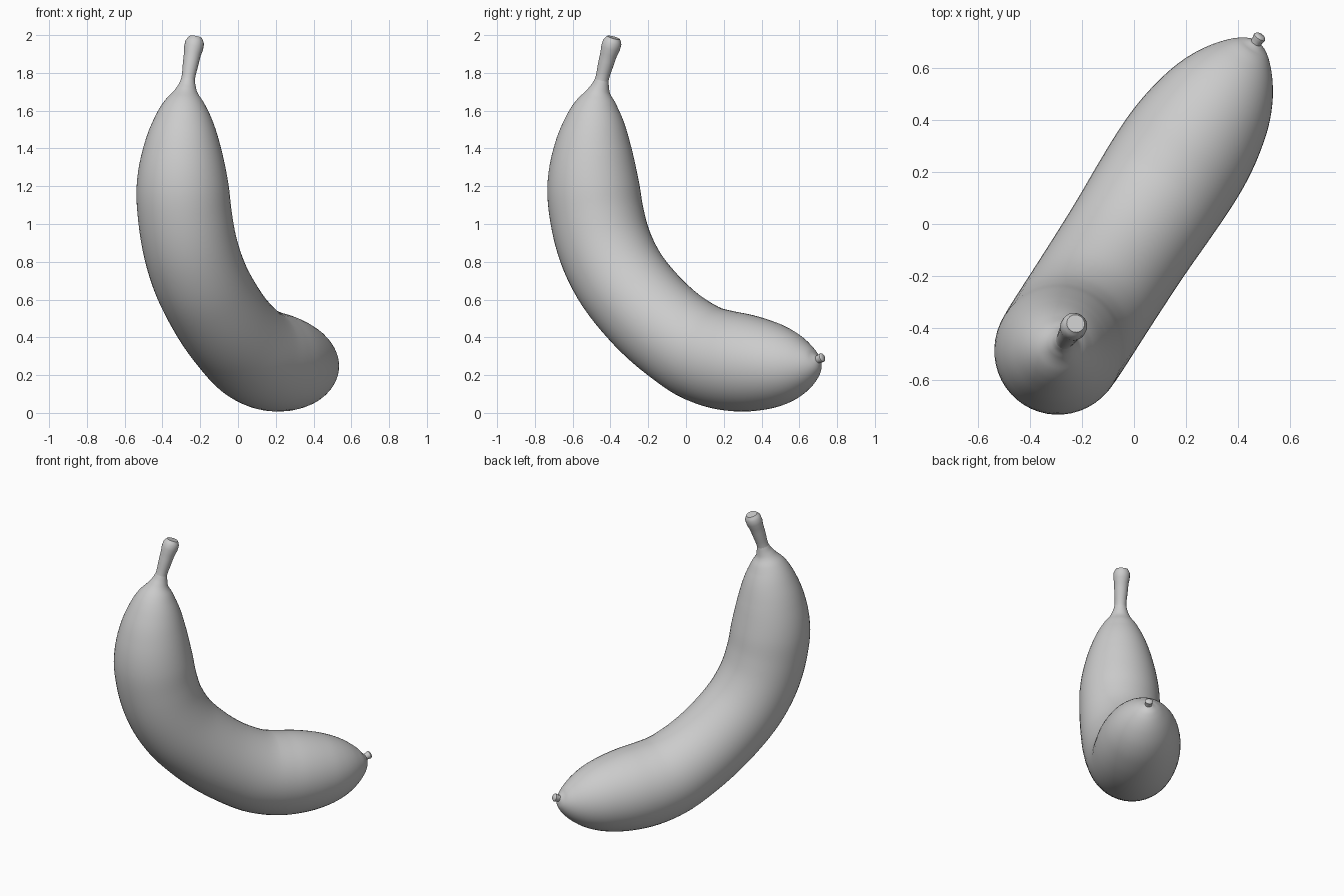
import bpy, bmesh, math
from mathutils import Vector

if "Cube" in bpy.data.objects:
    bpy.data.objects.remove(bpy.data.objects["Cube"])

# The fruit bends in one upright plane: U runs along it, SIDE across it
A = math.radians(57.3)
U = Vector((math.cos(A), math.sin(A), 0))
SIDE = Vector((math.sin(A), -math.cos(A), 0))
UP = Vector((0, 0, 1))
OFFSET = SIDE * 0.018

skin = bpy.data.materials.new("plain grey")
skin.diffuse_color = (0.6, 0.6, 0.6, 1)
skin.use_nodes = True
skin.node_tree.nodes["Principled BSDF"].inputs["Base Color"].default_value = skin.diffuse_color


def smooth(keys, steps):
    """Hermite curve through (u, z, radius) keys, spaced by chord length."""
    p = [Vector(k) for k in keys]
    t = [0.0]
    for a, b in zip(p, p[1:]):
        t.append(t[-1] + (b - a).length)
    last = len(p) - 1
    m = []
    for i in range(last + 1):
        lo, hi = max(i - 1, 0), min(i + 1, last)
        if 0 < i < last:
            h0, h1 = t[i] - t[lo], t[hi] - t[i]
            m.append(((p[i] - p[lo]) / h0 * h1 + (p[hi] - p[i]) / h1 * h0) / (h0 + h1))
        else:
            m.append((p[hi] - p[lo]) / (t[hi] - t[lo]))
    out = []
    for i in range(last):
        h = t[i + 1] - t[i]
        for s in range(steps):
            x = s / steps
            out.append(p[i] * (2*x**3 - 3*x**2 + 1) + m[i] * h * (x**3 - 2*x**2 + x)
                       + p[i + 1] * (3*x**2 - 2*x**3) + m[i + 1] * h * (x**3 - x**2))
    return out + [p[-1]]


def tube(name, keys, steps, sides, angle):
    pts = smooth(keys, steps)
    bm = bmesh.new()
    rings = []
    for i, q in enumerate(pts):
        d = pts[min(i + 1, len(pts) - 1)] - pts[max(i - 1, 0)]
        tangent = (U * d.x + UP * d.y).normalized()
        normal = SIDE.cross(tangent)
        c = U * q.x + UP * q.y + OFFSET
        rings.append([bm.verts.new(c + q.z * (SIDE * math.cos(a) + normal * math.sin(a)))
                      for a in (2 * math.pi * k / sides for k in range(sides))])
    for r0, r1 in zip(rings, rings[1:]):
        for k in range(sides):
            j = (k + 1) % sides
            bm.faces.new((r0[k], r0[j], r1[j], r1[k]))
    bm.faces.new(rings[0])
    bm.faces.new(rings[-1])
    bmesh.ops.recalc_face_normals(bm, faces=bm.faces[:])
    me = bpy.data.meshes.new(name)
    bm.to_mesh(me)
    bm.free()
    me.materials.append(skin)
    ob = bpy.data.objects.new(name, me)
    bpy.context.collection.objects.link(ob)
    bpy.ops.object.select_all(action='DESELECT')
    ob.select_set(True)
    bpy.context.view_layer.objects.active = ob
    bpy.ops.object.shade_smooth_by_angle(angle=math.radians(angle))


# Curved body, from the neck down and round to the blossom end
tube("body", [
    (-0.518, 1.765, 0.036), (-0.527, 1.73, 0.047), (-0.536, 1.70, 0.062),
    (-0.546, 1.655, 0.098), (-0.556, 1.60, 0.132), (-0.567, 1.50, 0.176),
    (-0.574, 1.40, 0.207), (-0.572, 1.20, 0.244), (-0.548, 1.04, 0.249),
    (-0.50, 0.885, 0.25), (-0.413, 0.73, 0.25), (-0.268, 0.57, 0.25),
    (-0.042, 0.397, 0.253), (0.13, 0.31, 0.26), (0.25, 0.28, 0.263),
    (0.37, 0.265, 0.259), (0.50, 0.255, 0.24), (0.61, 0.252, 0.21),
    (0.70, 0.255, 0.168), (0.77, 0.262, 0.118), (0.82, 0.272, 0.065),
    (0.842, 0.28, 0.022)], 5, 48, 60)

# Stem, widening towards its bevelled cut end
tube("stem", [
    (-0.522, 1.75, 0.038), (-0.515, 1.775, 0.036), (-0.498, 1.83, 0.040),
    (-0.475, 1.90, 0.045), (-0.452, 1.963, 0.050), (-0.444, 1.987, 0.035)], 2, 20, 40)

# Small blossom nub
tube("tip_nub", [
    (0.82, 0.274, 0.022), (0.85, 0.286, 0.021), (0.868, 0.293, 0.025),
    (0.876, 0.296, 0.016)], 2, 16, 40)
